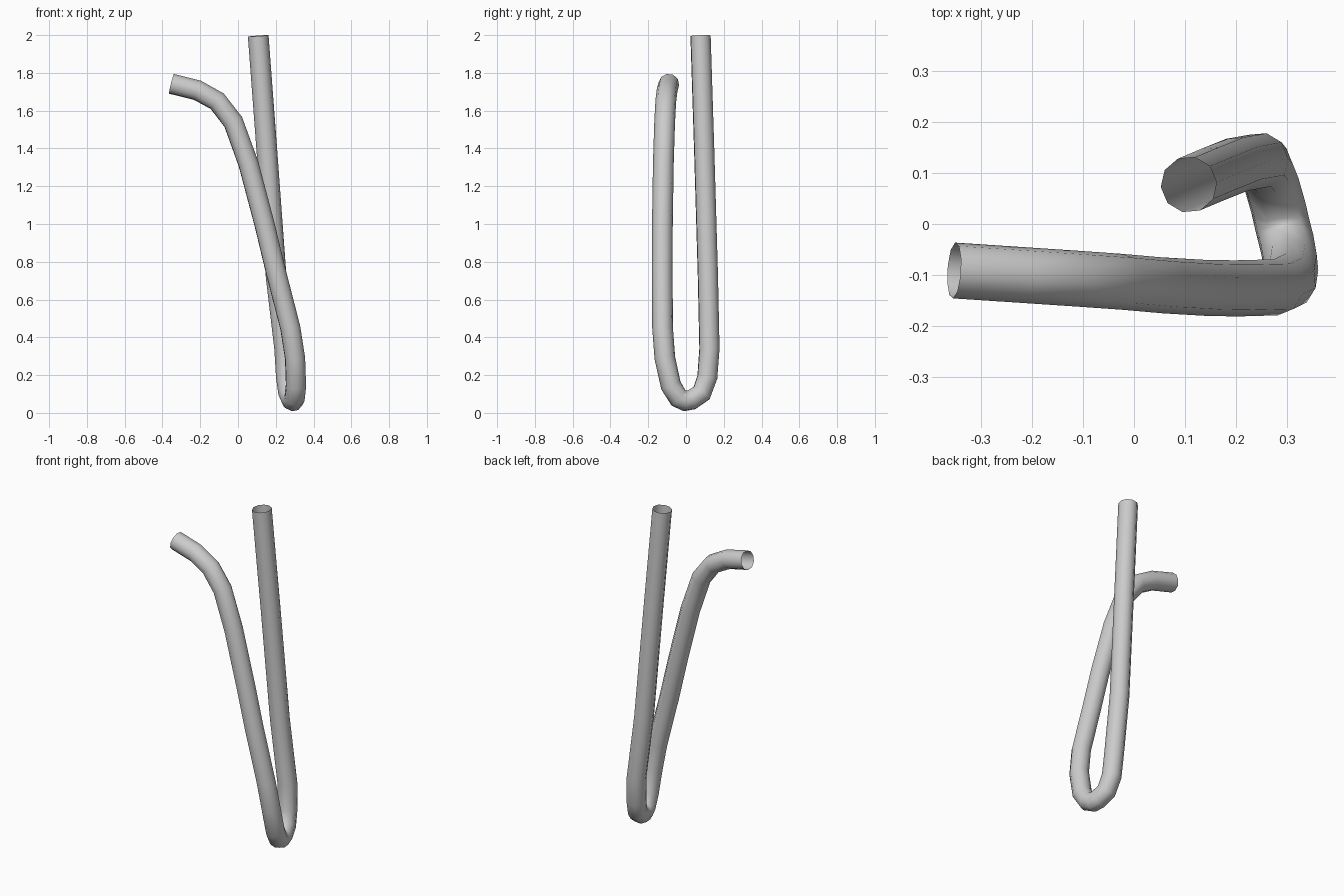
import bpy

cube = bpy.data.objects.get("Cube")
if cube:
    bpy.data.objects.remove(cube, do_unlink=True)

# Plain grey material
grey = bpy.data.materials.new("light_grey")
grey.use_nodes = True
color = (0.6, 0.6, 0.6, 1)
grey.diffuse_color = color
grey.node_tree.nodes["Principled BSDF"].inputs["Base Color"].default_value = color

# Centre line: straight rear leg, bottom bend, front leg, hooked tip
path = [
    (0.107, 0.077, 1.996), (0.152, 0.096, 1.4), (0.202, 0.116, 0.72),
    (0.247, 0.124, 0.34), (0.256, 0.113, 0.19), (0.268, 0.083, 0.105),
    (0.283, 0.03, 0.07), (0.291, -0.005, 0.063), (0.3, -0.04, 0.08),
    (0.307, -0.08, 0.145), (0.302, -0.112, 0.29), (0.277, -0.124, 0.45),
    (0.2, -0.126, 0.75), (0.14, -0.125, 1.0), (0.055, -0.12, 1.32),
    (-0.025, -0.113, 1.54), (-0.11, -0.107, 1.65), (-0.215, -0.1, 1.708),
    (-0.352, -0.091, 1.742),
]

# Ten-sided open tube swept along the centre line
curve = bpy.data.curves.new("tube_path", "CURVE")
curve.dimensions = "3D"
curve.bevel_depth = 0.055
curve.bevel_resolution = 3
curve.use_fill_caps = False
spline = curve.splines.new("POLY")
spline.points.add(len(path) - 1)
for point, co in zip(spline.points, path):
    point.co = (*co, 1)
spline.use_smooth = True

sweep = bpy.data.objects.new("tube_sweep", curve)
bpy.context.collection.objects.link(sweep)
bpy.context.view_layer.update()
evaluated = sweep.evaluated_get(bpy.context.evaluated_depsgraph_get())
mesh = bpy.data.meshes.new_from_object(evaluated)
bpy.data.objects.remove(sweep, do_unlink=True)

# Smooth-shaded mesh tube
mesh.materials.clear()
mesh.materials.append(grey)
tube = bpy.data.objects.new("bent_tube", mesh)
bpy.context.collection.objects.link(tube)
mesh.polygons.foreach_set("use_smooth", [True] * len(mesh.polygons))
mesh.update()
